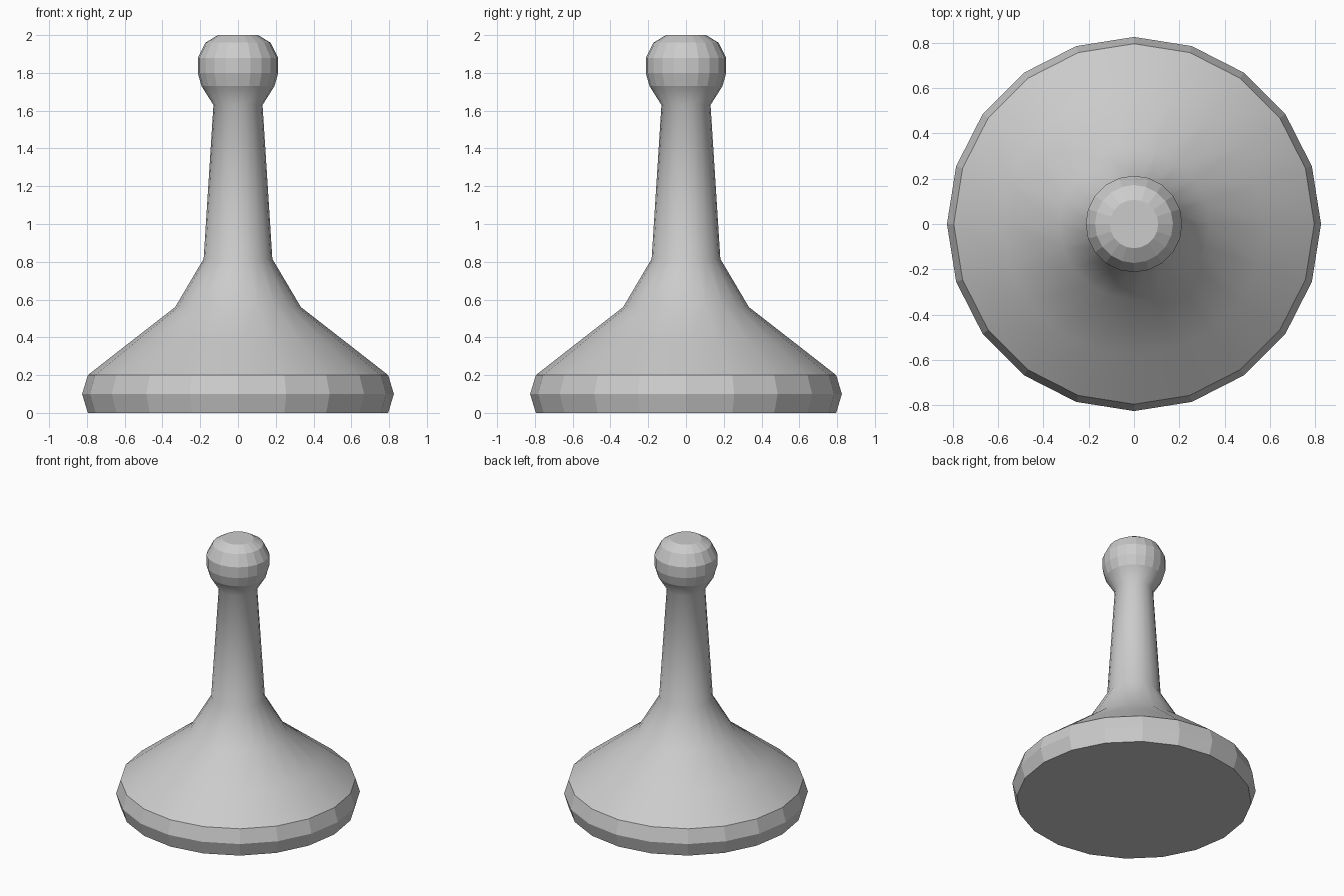
import bpy, bmesh
from math import cos, sin, tau

if "Cube" in bpy.data.objects:
    bpy.data.objects.remove(bpy.data.objects["Cube"])

SIDES = 20


def lathe(name, profile, smooth=False, cap_bottom=False, cap_top=False):
    """Revolve (radius, height) points around z."""
    bm = bmesh.new()
    rings = [[bm.verts.new((r * cos(tau * i / SIDES), r * sin(tau * i / SIDES), z))
              for i in range(SIDES)] for r, z in profile]
    for low, high in zip(rings, rings[1:]):
        for i in range(SIDES):
            j = (i + 1) % SIDES
            bm.faces.new((low[i], low[j], high[j], high[i])).smooth = smooth
    if cap_bottom:
        bm.faces.new(rings[0][::-1])
    if cap_top:
        bm.faces.new(rings[-1])
    mesh = bpy.data.meshes.new(name)
    bm.to_mesh(mesh)
    bm.free()
    obj = bpy.data.objects.new(name, mesh)
    bpy.context.collection.objects.link(obj)
    return obj


# Faceted foot with a slightly bulging rim
lathe("base_rim", [(0.795, 0), (0.825, 0.1), (0.795, 0.2)], cap_bottom=True)

# Smooth flared skirt, tapering stem and neck below the knob
lathe("stem", [(0.795, 0.2), (0.58, 0.368), (0.333, 0.56), (0.182, 0.815),
               (0.13, 1.63), (0.193, 1.73)], smooth=True)

# Faceted knob with a flat top
lathe("knob", [(0.193, 1.73), (0.213, 1.8), (0.213, 1.88),
               (0.172, 1.96), (0.107, 2.0)], cap_top=True)
